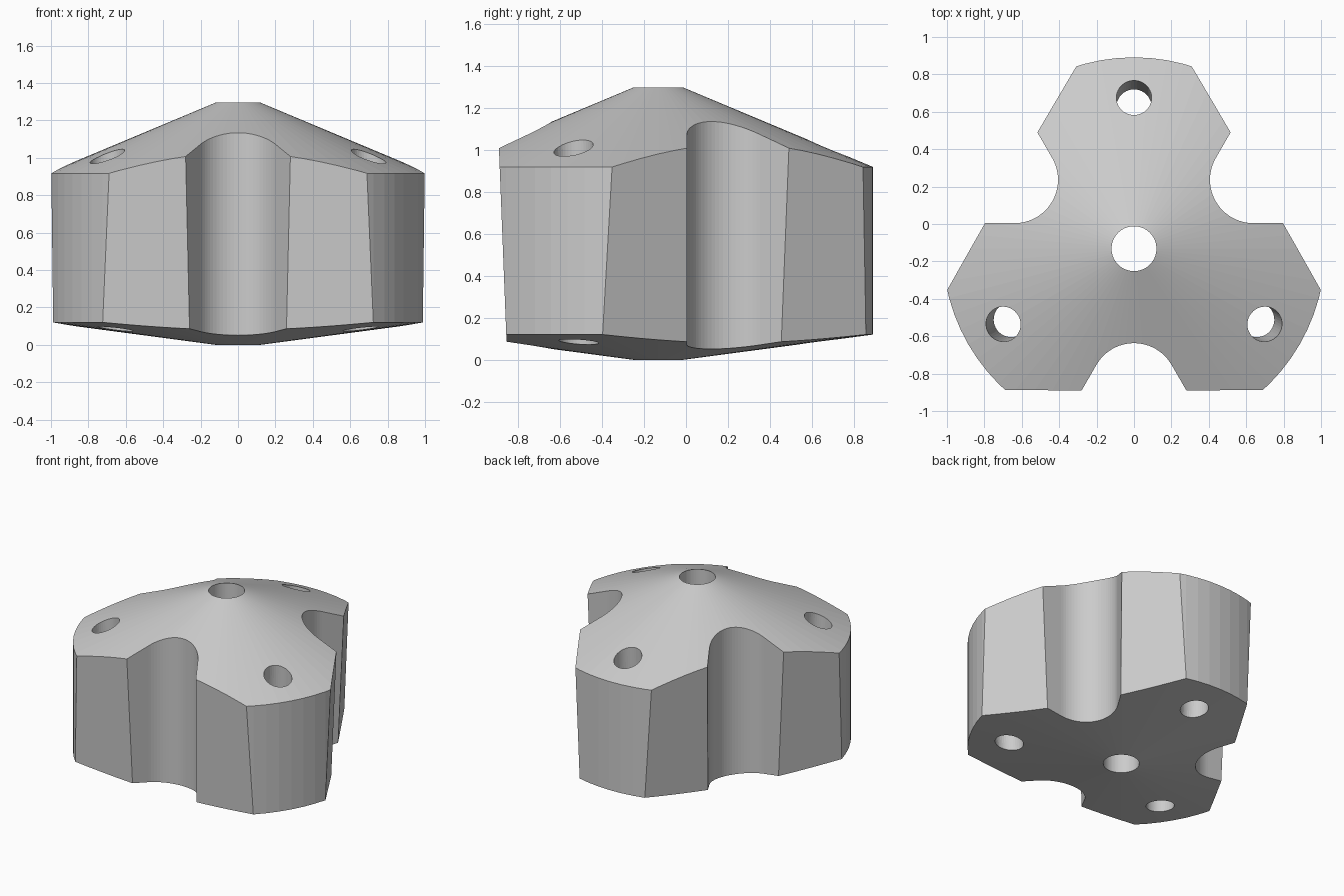
import bpy, bmesh, math
from mathutils import Matrix, Vector

cube = bpy.data.objects.get("Cube")
if cube:
    bpy.data.objects.remove(cube, do_unlink=True)

CENTRE = Vector((0, -0.132, 0))
SEGMENTS = 72
BORE, RADIUS = 0.12, 1.023
SIDES = [math.radians(a) for a in (-90, 30, 150)]
LOBES = [a + math.pi for a in SIDES]

grey = bpy.data.materials.new("light_grey")
grey.use_nodes = True
colour = (0.6, 0.6, 0.6, 1)
grey.diffuse_color = colour
grey.node_tree.nodes["Principled BSDF"].inputs["Base Color"].default_value = colour


def make_object(name, bm, matrix=Matrix()):
    bmesh.ops.recalc_face_normals(bm, faces=bm.faces)
    mesh = bpy.data.meshes.new(name)
    bm.to_mesh(mesh)
    bm.free()
    mesh.materials.append(grey)
    obj = bpy.data.objects.new(name, mesh)
    obj.matrix_world = matrix
    bpy.context.collection.objects.link(obj)
    return obj


def turned(angle):
    """Frame whose +x points outward from the bore axis."""
    return Matrix.Translation(CENTRE) @ Matrix.Rotation(angle, 4, "Z")


# Revolved body: conical top and underside with an open central bore
profile = [(BORE, 0), (RADIUS, 0.12), (RADIUS, 0.917), (BORE, 1.295)]
bm = bmesh.new()
rings = []
for i in range(SEGMENTS):
    a = math.tau * i / SEGMENTS
    rings.append([bm.verts.new((r * math.cos(a), r * math.sin(a), z)) for r, z in profile])
for i, ring in enumerate(rings):
    following = rings[(i + 1) % SEGMENTS]
    for j in range(len(profile)):
        k = (j + 1) % len(profile)
        bm.faces.new((ring[j], following[j], following[k], ring[k]))
body = make_object("three_lobed_body", bm, Matrix.Translation(CENTRE))


def side_cutter(angle):
    """Slightly leaning block that trims one flat side."""
    bm = bmesh.new()
    bmesh.ops.create_cube(bm, size=2)
    bmesh.ops.translate(bm, verts=bm.verts, vec=(1, 0, 0))
    lean = Matrix.Rotation(math.atan(0.0393), 4, "Y")
    offset = Matrix.Translation((0.739, 0, 0.52))
    return make_object("side_cutter", bm, turned(angle) @ offset @ lean)


def groove_cutter(angle, r=0.232, depth=0.505, steps=24):
    """Upright groove: round bottom with walls flaring 30 degrees each way."""
    outline = []
    for i in range(steps + 1):
        t = math.radians(120 + 120 * i / steps)
        outline.append((depth + r + r * math.cos(t), r * math.sin(t)))
    x, y = outline[0]
    reach = 1.3
    mouth = y + (reach - x) * math.tan(math.radians(30))
    outline += [(reach, -mouth), (reach, mouth)]
    bm = bmesh.new()
    face = bm.faces.new([bm.verts.new((px, py, -0.5)) for px, py in outline])
    solid = bmesh.ops.extrude_face_region(bm, geom=[face])
    top = [v for v in solid["geom"] if isinstance(v, bmesh.types.BMVert)]
    bmesh.ops.translate(bm, verts=top, vec=(0, 0, 2.5))
    return make_object("groove_cutter", bm, turned(angle))


def hole_cutter(angle):
    """Drill through one lobe, leaning outward toward the top."""
    bottom, top = Vector((0.757, 0, 0.085)), Vector((0.807, 0, 1.01))
    bm = bmesh.new()
    bmesh.ops.create_cone(bm, cap_ends=True, segments=40, radius1=0.094,
                          radius2=0.094, depth=2)
    lean = Vector((0, 0, 1)).rotation_difference(top - bottom).to_matrix().to_4x4()
    return make_object("hole_cutter", bm,
                       turned(angle) @ Matrix.Translation((bottom + top) / 2) @ lean)


# Cut flats, grooves and lobe holes
cutters = [f(a) for f, angles in ((side_cutter, SIDES), (groove_cutter, SIDES),
                                  (hole_cutter, LOBES)) for a in angles]
for cutter in cutters:
    cutter.hide_render = True
    cut = body.modifiers.new(cutter.name, "BOOLEAN")
    cut.operation = "DIFFERENCE"
    cut.solver = "EXACT"
    cut.object = cutter

# Bake the cuts and discard the cutters
bpy.context.view_layer.update()
evaluated = body.evaluated_get(bpy.context.evaluated_depsgraph_get())
result = bpy.data.meshes.new_from_object(evaluated)
body.modifiers.clear()
body.data = result
body.data.materials.clear()
body.data.materials.append(grey)
for polygon in body.data.polygons:
    polygon.material_index = 0
for cutter in cutters:
    bpy.data.objects.remove(cutter, do_unlink=True)
